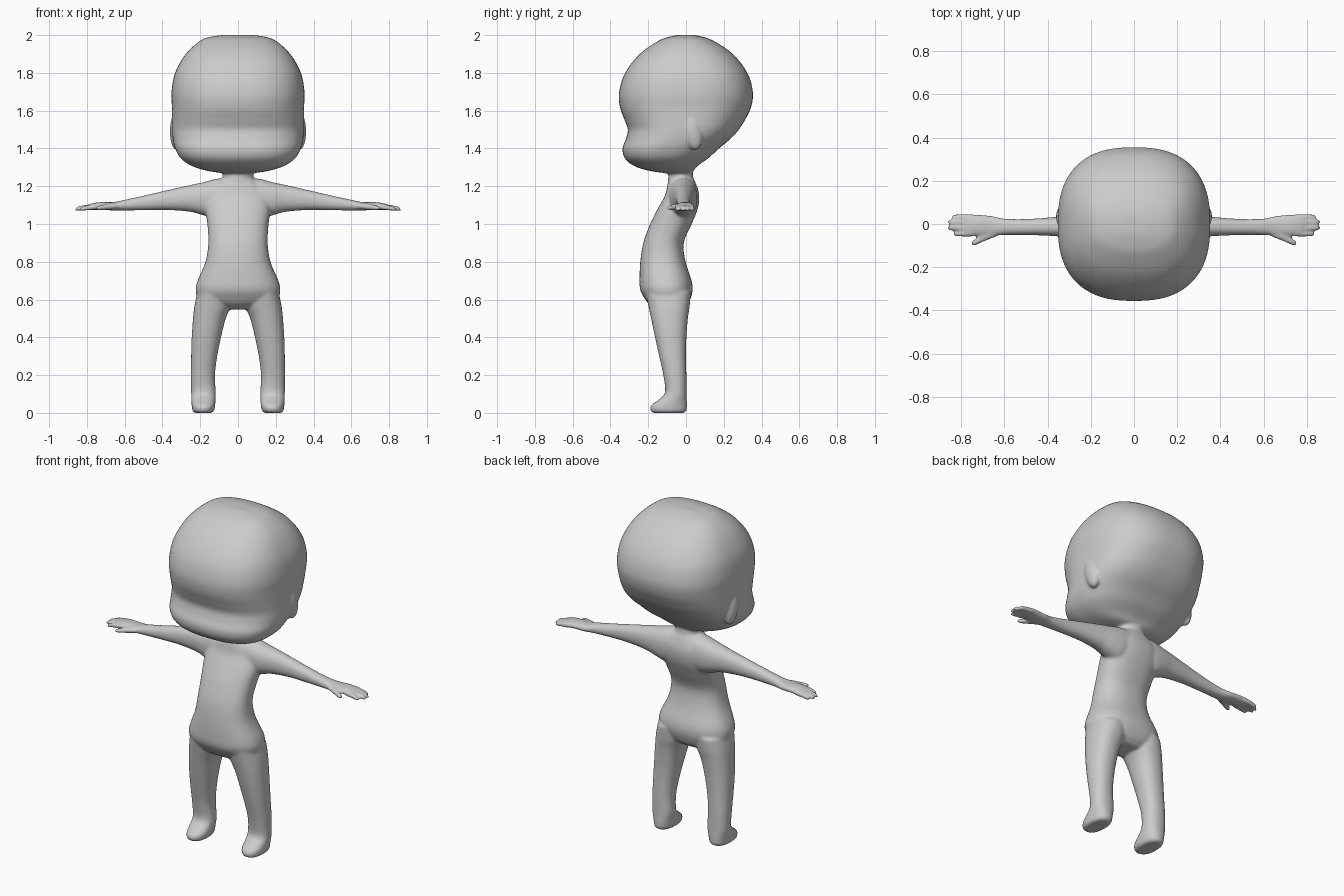
import bpy, bmesh, math
from mathutils import Matrix

bm = bmesh.new()


def catmull(rows, steps):
    out = []
    for i in range(len(rows) - 1):
        p0, p1 = rows[max(i - 1, 0)], rows[i]
        p2, p3 = rows[i + 1], rows[min(i + 2, len(rows) - 1)]
        for k in range(steps):
            t = k / steps
            out.append([0.5 * (2 * b + (c - a) * t + (2 * a - 5 * b + 4 * c - d) * t * t
                               + (3 * b - a - 3 * c + d) * t ** 3)
                        for a, b, c, d in zip(p0, p1, p2, p3)])
    return out + [list(rows[-1])]


def spow(v, e):
    return math.copysign(abs(v) ** e, v)


def loft(rows, axis='z', n=2.0, side=1, sides=48, steps=5):
    """Rows are (position along axis, low u, high u, low v, high v)."""
    rings = []
    for t, u0, u1, v0, v1 in catmull(rows, steps):
        ring = []
        for k in range(sides):
            a = 2 * math.pi * k / sides
            u = (u0 + u1) / 2 + (u1 - u0) / 2 * spow(math.cos(a), 2 / n)
            v = (v0 + v1) / 2 + (v1 - v0) / 2 * spow(math.sin(a), 2 / n)
            x, y, z = (u, v, t) if axis == 'z' else (t, u, v)
            ring.append(bm.verts.new((x * side, y, z)))
        rings.append(ring)
    faces = [bm.faces.new(rings[0]), bm.faces.new(rings[-1])]
    for r, q in zip(rings, rings[1:]):
        for k in range(sides):
            j = (k + 1) % sides
            faces.append(bm.faces.new((r[k], r[j], q[j], q[k])))
    bmesh.ops.recalc_face_normals(bm, faces=faces)


def sym(z, w, y0, y1):
    return (z, -w, w, y0, y1)


# Head: big rounded box with a brow dip and a protruding lower face
loft([sym(*r) for r in [
    (1.268, .07, -.10, .02), (1.283, .17, -.20, .04), (1.31, .25, -.28, .065),
    (1.35, .305, -.325, .12), (1.40, .333, -.336, .175), (1.45, .345, -.318, .235),
    (1.50, .350, -.308, .28), (1.55, .350, -.325, .312), (1.62, .350, -.350, .345),
    (1.70, .352, -.354, .354), (1.80, .333, -.322, .325), (1.90, .277, -.245, .248),
    (1.97, .20, -.145, .145), (1.992, .14, -.085, .085), (2.001, .07, -.04, .04)]],
    n=2.5, sides=80)

# Neck
loft([sym(1.18, .10, -.10, .05), sym(1.235, .083, -.095, .04), sym(1.30, .075, -.09, .035)])

# Torso
loft([sym(*r) for r in [
    (.548, .10, -.15, -.02), (.575, .17, -.195, .01), (.61, .212, -.222, .026),
    (.65, .224, -.242, .035), (.70, .214, -.246, .03), (.80, .172, -.242, -.002),
    (.90, .157, -.226, -.012), (1.0, .162, -.19, .03), (1.08, .172, -.150, .062),
    (1.15, .165, -.112, .07), (1.20, .13, -.10, .058), (1.24, .08, -.088, .04)]],
    n=2.4)

for s in (1, -1):
    # Leg and foot
    loft([(0, .14, .23, -.172, -.012), (.012, .127, .241, -.188, .002),
          (.04, .121, .245, -.185, .005), (.07, .119, .247, -.145, .004),
          (.11, .118, .248, -.111, .003), (.20, .122, .249, -.120, .002),
          (.30, .110, .248, -.142, 0), (.40, .090, .245, -.164, .002),
          (.50, .065, .238, -.185, .010), (.57, .035, .230, -.20, .020),
          (.64, .030, .215, -.215, .025)], n=2.3, side=s)
    # Arm and palm
    loft([(.05, -.095, .060, 1.05, 1.245), (.12, -.09, .060, 1.03, 1.238),
          (.18, -.082, .055, 1.045, 1.222), (.25, -.068, .045, 1.064, 1.207),
          (.37, -.056, .032, 1.074, 1.180), (.50, -.051, .023, 1.073, 1.150),
          (.60, -.051, .025, 1.071, 1.128), (.66, -.056, .038, 1.072, 1.116),
          (.72, -.055, .043, 1.074, 1.116), (.77, -.054, .042, 1.074, 1.110),
          (.795, -.046, .034, 1.077, 1.100)], axis='x', n=2.2, side=s)
    # Thumb
    loft([(.64, -.06, -.02, 1.08, 1.11), (.695, -.082, -.04, 1.074, 1.106),
          (.735, -.099, -.068, 1.072, 1.098), (.755, -.098, -.082, 1.075, 1.09)],
         axis='x', side=s, sides=20)
    # Four fingers, slightly fanned
    for y, tip in ((-.046, .838), (-.018, .863), (.009, .863), (.033, .845)):
        loft([(.75, y - .013, y + .013, 1.077, 1.108),
              (tip - .03, y - .012, y + .012, 1.070, 1.098),
              (tip - .008, y - .010, y + .010, 1.068, 1.088),
              (tip, y - .005, y + .005, 1.071, 1.081)], axis='x', side=s, sides=16)
    # Soft ear ridge
    m = (Matrix.Translation((s * .325, .035, 1.49)) @ Matrix.Rotation(.2, 4, 'X')
         @ Matrix.Diagonal((.036, .05, .10, 1)))
    bmesh.ops.create_uvsphere(bm, u_segments=24, v_segments=16, radius=1, matrix=m)

mesh = bpy.data.meshes.new("body")
bm.to_mesh(mesh)
bm.free()
body = bpy.data.objects.new("body", mesh)
bpy.context.collection.objects.link(body)

# Fuse all parts into one skin and relax the joins
remesh = body.modifiers.new("fuse", 'REMESH')
remesh.mode = 'VOXEL'
remesh.voxel_size = 0.007
remesh.use_smooth_shade = True
relax = body.modifiers.new("relax", 'SMOOTH')
relax.factor = 0.5
relax.iterations = 8
